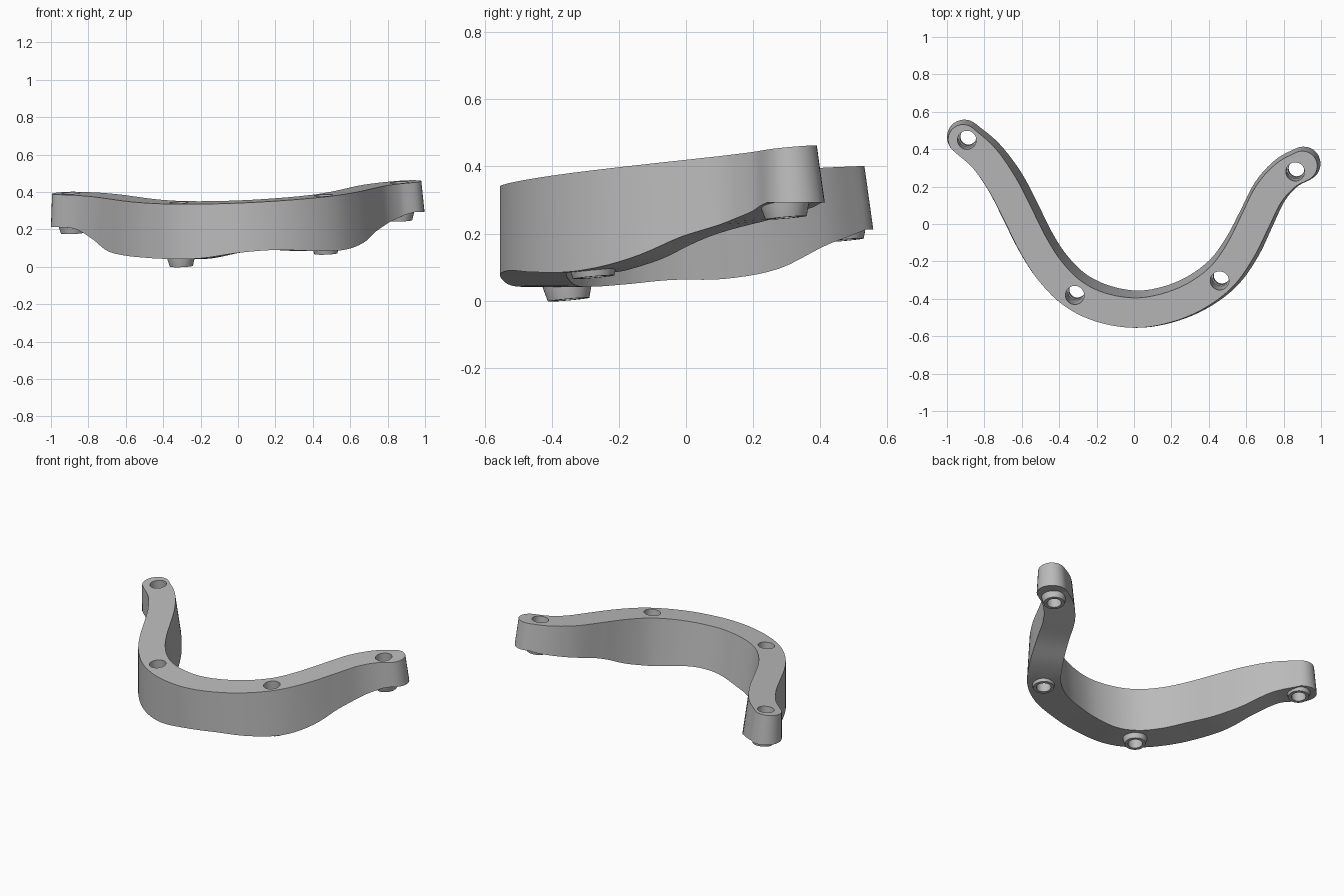
import bpy, bmesh, math
from mathutils import Vector, Matrix

cube = bpy.data.objects.get("Cube")
if cube:
    bpy.data.objects.remove(cube, do_unlink=True)

grey = bpy.data.materials.new("plain_grey")
grey.use_nodes = True
grey.diffuse_color = (0.5, 0.5, 0.5, 1)
grey.node_tree.nodes["Principled BSDF"].inputs["Base Color"].default_value = (0.5, 0.5, 0.5, 1)

HALF_WIDTH = 0.08
DRAFT = 0.07                        # outward flare of the walls going down
LEAN = Vector((0.035, 0.07))        # sideways drift of the walls going down
AXIS = Vector((0.04, 0.09, -1)).normalized()

# Centreline from right arm to left arm: x, y, underside height, drop of inner edge
PATH = [Vector(p) for p in (
    (-.914, .452, .212, 0), (-.80, .35, .2, .03), (-.70, .205, .145, .05),
    (-.62, .05, .085, .02), (-.54, -.11, .062, 0), (-.45, -.25, .05, 0),
    (-.33, -.37, .042, 0), (-.18, -.445, .045, 0), (0, -.475, .075, 0),
    (.17, -.45, .09, 0), (.33, -.385, .085, 0), (.47, -.28, .088, 0),
    (.57, -.14, .125, 0), (.645, .01, .19, 0), (.72, .16, .235, 0),
    (.81, .26, .268, 0), (.90, .31, .292, 0))]

# Pegs: centre of lower rim
PEGS = [(-.885, .468, .18), (-.303, -.35, .003), (.47, -.275, .07), (.87, .298, .247)]


def top_height(p):
    return 0.39 + 0.041 * p.x + 0.09 * p.y


def spline(points, steps):
    """Catmull-Rom curve through the points."""
    ext = [2 * points[0] - points[1]] + points + [2 * points[-1] - points[-2]]
    out = []
    for a, b, c, d in zip(ext, ext[1:], ext[2:], ext[3:]):
        for k in range(steps):
            t = k / steps
            out.append((2 * b + (c - a) * t + (2 * a - 5 * b + 4 * c - d) * t * t
                        + (3 * b - a - 3 * c + d) * t ** 3) / 2)
    return out + [points[-1]]


def finish(name, bm):
    bmesh.ops.recalc_face_normals(bm, faces=bm.faces)
    mesh = bpy.data.meshes.new(name)
    bm.to_mesh(mesh)
    bm.free()
    mesh.materials.append(grey)
    obj = bpy.data.objects.new(name, mesh)
    bpy.context.collection.objects.link(obj)
    return obj


def smooth(obj):
    bpy.ops.object.select_all(action='DESELECT')
    obj.select_set(True)
    bpy.context.view_layer.objects.active = obj
    bpy.ops.object.shade_smooth_by_angle(angle=math.radians(35))


def build_bar():
    line = spline(PATH, 5)
    count, arc = len(line), 14
    tangents = []
    for i in range(count):
        d = line[min(i + 1, count - 1)] - line[max(i - 1, 0)]
        tangents.append(Vector((d.x, d.y)).normalized())

    bm = bmesh.new()
    top, bottom = [], []

    def add_rim(station, direction, height):
        p = Vector((station.x, station.y)) + direction * HALF_WIDTH
        z = top_height(p)
        q = p + (direction * DRAFT + LEAN) * (z - height)
        top.append(bm.verts.new((p.x, p.y, z)))
        bottom.append(bm.verts.new((q.x, q.y, height)))

    def add_end(station, start):
        for k in range(1, arc):
            turn = Matrix.Rotation(math.pi * k / arc, 2)
            add_rim(station, turn @ start, station.z)

    # Outline: front side, left end, inner side, right end
    for s, t in zip(line, tangents):
        add_rim(s, Vector((t.y, -t.x)), s.z)
    t = tangents[-1]
    add_end(line[-1], Vector((t.y, -t.x)))
    for s, t in reversed(list(zip(line, tangents))):
        add_rim(s, Vector((-t.y, t.x)), s.z - s.w)
    t = tangents[0]
    add_end(line[0], Vector((-t.y, t.x)))

    # Walls, then upper and lower surfaces
    n = len(top)
    for i in range(n):
        j = (i + 1) % n
        bm.faces.new((top[i], bottom[i], bottom[j], top[j]))
    inner_last = 2 * count + arc - 2
    for ring in (top, bottom):
        for i in range(count - 1):
            bm.faces.new((ring[i], ring[i + 1], ring[inner_last - i - 1], ring[inner_last - i]))
        bm.faces.new(ring[count - 1:count + arc])
        bm.faces.new(ring[inner_last:] + [ring[0]])
    return finish("curved_bar", bm)


def lathe(name, profile, base, sides=40):
    """Closed ring profile (radius, distance up the axis) spun round the leaning axis."""
    bm = bmesh.new()
    turn = Vector((0, 0, 1)).rotation_difference(-AXIS).to_matrix()
    rings = []
    for k in range(sides):
        a = math.tau * k / sides
        rings.append([bm.verts.new(turn @ Vector((r * math.cos(a), r * math.sin(a), h)) + base)
                      for r, h in profile])
    m = len(profile)
    for k in range(sides):
        a, b = rings[k], rings[(k + 1) % sides]
        for i in range(m):
            j = (i + 1) % m
            bm.faces.new((a[i], b[i], b[j], a[j]))
    return finish(name, bm)


def bore(target, base):
    """Cut a round hole along the leaning axis."""
    bm = bmesh.new()
    bmesh.ops.create_cone(bm, cap_ends=True, segments=40, radius1=.05, radius2=.05, depth=1.2)
    turn = Vector((0, 0, 1)).rotation_difference(-AXIS).to_matrix()
    bmesh.ops.rotate(bm, verts=bm.verts, matrix=turn)
    bmesh.ops.translate(bm, verts=bm.verts, vec=base)
    cutter = finish("bore_cutter", bm)
    cutter.hide_render = True
    mod = target.modifiers.new("bore", 'BOOLEAN')
    mod.operation = 'DIFFERENCE'
    mod.solver = 'EXACT'
    mod.object = cutter
    bpy.context.view_layer.objects.active = target
    bpy.ops.object.modifier_apply(modifier=mod.name)
    bpy.data.objects.remove(cutter, do_unlink=True)


bar = build_bar()
names = ("right_end_peg", "right_front_peg", "left_front_peg", "left_end_peg")
for name, base in zip(names, PEGS):
    base = Vector(base)
    bore(bar, base)
    peg = lathe(name, [(.043, 0), (.062, 0), (.073, .04), (.076, .065), (.043, .065)], base)
    smooth(peg)
smooth(bar)
